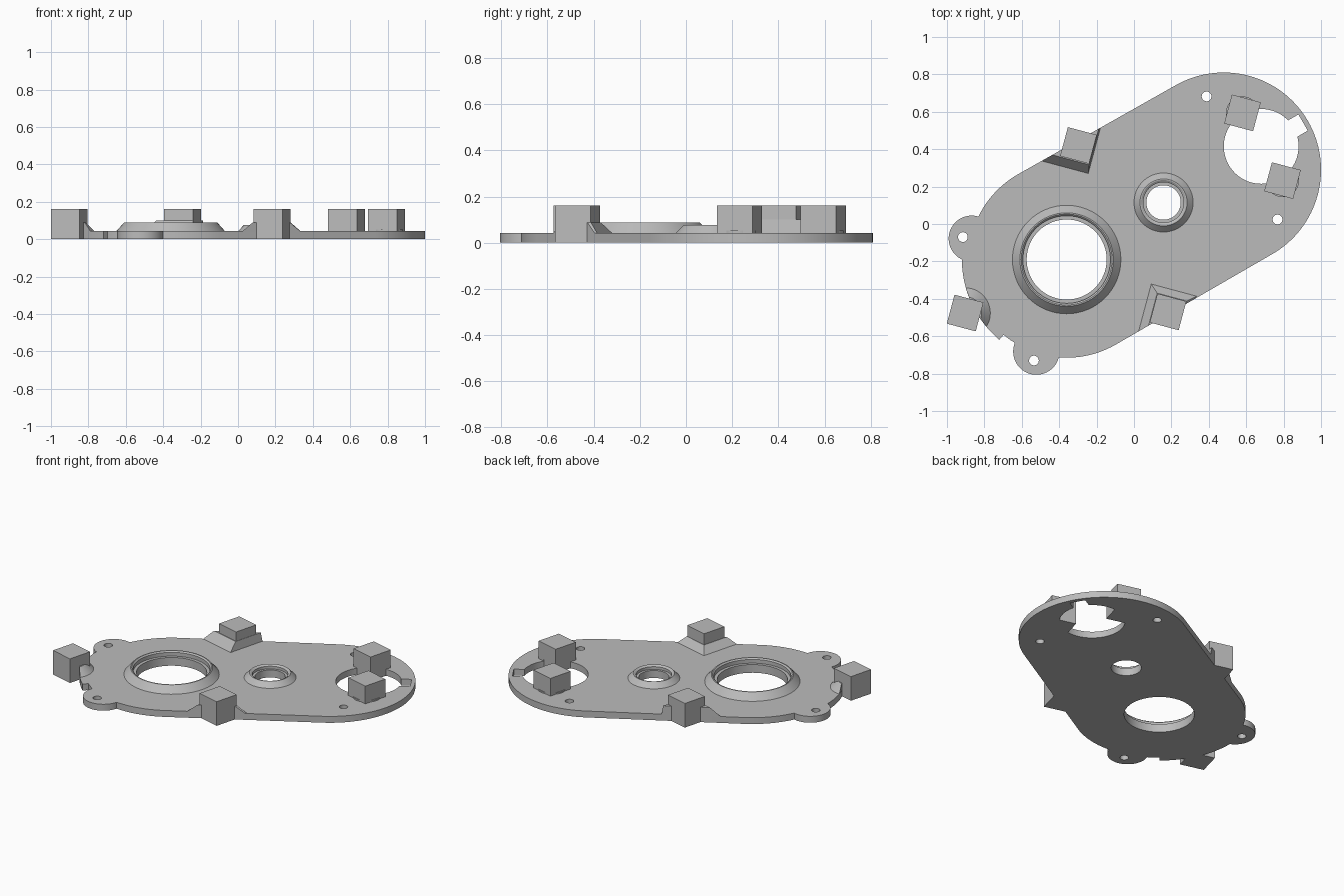
import bpy, bmesh, math
from mathutils import Matrix, Vector

if "Cube" in bpy.data.objects:
    bpy.data.objects.remove(bpy.data.objects["Cube"])

T = 0.043            # plate thickness
TOP = 0.162          # block height
ROT = math.radians(-15)
BIG, SMALL, END = (-0.36, -0.19), (0.158, 0.115), (0.48, 0.29)

grey = bpy.data.materials.new("light grey")
grey.diffuse_color = (0.5, 0.5, 0.5, 1)
grey.use_nodes = True
grey.node_tree.nodes["Principled BSDF"].inputs["Base Color"].default_value = grey.diffuse_color


def make(name, bm):
    bmesh.ops.recalc_face_normals(bm, faces=bm.faces)
    me = bpy.data.meshes.new(name)
    bm.to_mesh(me)
    bm.free()
    ob = bpy.data.objects.new(name, me)
    bpy.context.collection.objects.link(ob)
    me.materials.append(grey)
    return ob


def loft(name, low, high, z0, z1):
    """Closed solid between two outlines with equal point counts."""
    bm = bmesh.new()
    a = [bm.verts.new((x, y, z0)) for x, y in low]
    b = [bm.verts.new((x, y, z1)) for x, y in high]
    n = len(a)
    bm.faces.new(a)
    bm.faces.new(b)
    for i in range(n):
        bm.faces.new((a[i], a[(i + 1) % n], b[(i + 1) % n], b[i]))
    return make(name, bm)


def arc(c, r, a0=0, a1=360, n=64):
    full = abs(a1 - a0) == 360
    return [(c[0] + r * math.cos(math.radians(a0 + (a1 - a0) * i / n)),
             c[1] + r * math.sin(math.radians(a0 + (a1 - a0) * i / n)))
            for i in range(n if full else n + 1)]


def rect(c, u0, u1, v0, v1, rot=ROT):
    m = Matrix.Rotation(rot, 2)
    return [tuple(Vector(c) + m @ Vector(p))
            for p in ((u0, v0), (u1, v0), (u1, v1), (u0, v1))]


def prism(name, pts, z0, z1):
    return loft(name, pts, pts, z0, z1)


def boolean(ob, other, op):
    mod = ob.modifiers.new(op, 'BOOLEAN')
    mod.object, mod.operation, mod.solver = other, op, 'EXACT'
    bpy.context.view_layer.objects.active = ob
    bpy.ops.object.modifier_apply(modifier=mod.name)
    bpy.data.objects.remove(other, do_unlink=True)


def smooth(ob):
    bpy.ops.object.select_all(action='DESELECT')
    ob.select_set(True)
    bpy.context.view_layer.objects.active = ob
    bpy.ops.object.shade_smooth_by_angle(angle=math.radians(25))


def outline(r=0.525):
    return arc(END, 0.52, -60, 120) + arc(BIG, r, 120, 300)


# Base plate with two screw lobes and webs beside them
plate = prism("base_plate", outline(), 0, T)
for c, r in (((-0.868, -0.078), 0.123), ((-0.522, -0.682), 0.124)):
    boolean(plate, prism("lobe", arc(c, r), 0, T), 'UNION')
# Rim pad that runs between the lobes
pad = [BIG] + arc(BIG, 0.56, 178, 230, 24)
boolean(plate, prism("pad", pad, 0, T), 'UNION')

# Low round seats under the end blocks
END_BLOCKS = [(0.58, 0.594), (0.794, 0.232)]

# Openings and screw holes
holes = [(BIG, 0.24), (SMALL, 0.115), ((0.68, 0.415), 0.2)]
holes += [(p, 0.026) for p in ((-0.915, -0.07), (-0.535, -0.73),
                               (0.388, 0.682), (0.767, 0.024))]
for c, r in holes:
    boolean(plate, prism("cutter", arc(c, r), -0.1, 0.2), 'DIFFERENCE')
# Side notch in the end opening
boolean(plate, prism("cutter", rect((0.865, 0.52), -0.06, 0.045, -0.05, 0.05,
                                    math.radians(30)), -0.1, 0.2), 'DIFFERENCE')
smooth(plate)


# Stepped conical collars around the two bearing openings
def collar(name, c, prof):
    bm = bmesh.new()
    n = 64
    rings = [[bm.verts.new((c[0] + r * math.cos(2 * math.pi * i / n),
                            c[1] + r * math.sin(2 * math.pi * i / n), z))
              for i in range(n)] for r, z in prof]
    for k in range(len(rings)):
        a, b = rings[k], rings[(k + 1) % len(rings)]
        for i in range(n):
            j = (i + 1) % n
            bm.faces.new((a[i], a[j], b[j], b[i]))
    smooth(make(name, bm))


collar("large_collar", BIG, [(0.24, 0), (0.24, T), (0.29, T), (0.25, 0.088),
                             (0.243, 0.088), (0.234, 0.08), (0.234, 0.055),
                             (0.214, 0.055), (0.214, 0)])
collar("small_collar", SMALL, [(0.115, 0), (0.115, T), (0.158, T), (0.126, 0.076),
                               (0.12, 0.076), (0.108, 0.068), (0.108, 0.05),
                               (0.092, 0.05), (0.092, 0)])

# Square blocks around the rim
LEFT, BACK, FRONT = (-0.903, -0.476), (-0.297, 0.42), (0.182, -0.47)
h = 0.08
for name, c in (("left_block", LEFT), ("back_block", BACK), ("front_block", FRONT),
                ("end_block_back", END_BLOCKS[0]), ("end_block_front", END_BLOCKS[1])):
    prism(name, rect(c, -h, h, -h, h), 0, TOP)
for i, c in enumerate(END_BLOCKS):
    seat = prism("block_seat_%d" % (i + 1), arc(c, 0.088, n=40), 0.005, 0.052)
    boolean(seat, prism("cutter", arc((0.68, 0.415), 0.2), -0.1, 0.2), 'DIFFERENCE')
    smooth(seat)

# Sloped footings, trimmed to the plate edge
foot = loft("back_footing", rect(BACK, -0.25, 0.09, -0.135, 0.2),
            rect(BACK, -0.18, 0.082, -0.085, 0.15), T - 0.005, 0.1)
boolean(foot, prism("trim", outline(), -0.1, 0.3), 'INTERSECT')
foot = loft("front_footing", rect(FRONT, -0.13, 0.13, -0.2, 0.125),
            rect(FRONT, -0.082, 0.082, -0.15, 0.082), T - 0.005, 0.088)
boolean(foot, prism("trim", outline(), -0.1, 0.3), 'INTERSECT')
foot = loft("left_footing", arc(LEFT, 0.14, n=48), arc(LEFT, 0.088, n=48),
            T - 0.005, 0.09)
boolean(foot, prism("trim", arc(BIG, 0.56), -0.1, 0.3), 'INTERSECT')
smooth(foot)
